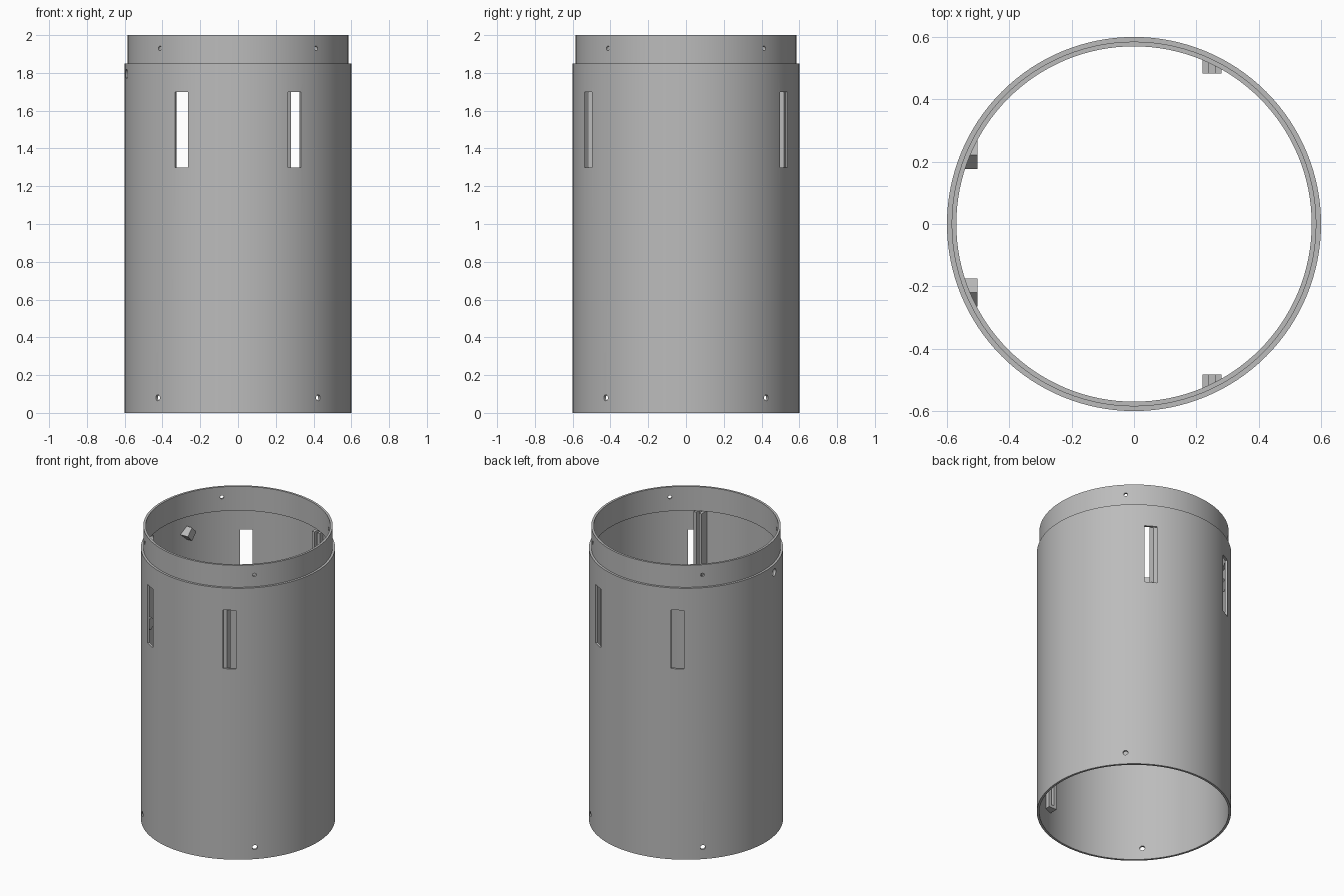
import bpy, bmesh, math
from mathutils import Matrix

cube = bpy.data.objects.get("Cube")
if cube:
    bpy.data.objects.remove(cube)

gray = bpy.data.materials.new("plain gray")
gray.use_nodes = True
COLOR = (0.5, 0.5, 0.5, 1)
gray.diffuse_color = COLOR
gray.node_tree.nodes["Principled BSDF"].inputs["Base Color"].default_value = COLOR

SEGMENTS = 128
R_OUT, R_MID, R_IN = 0.6, 0.585, 0.57
SHOULDER, COLLAR_BOTTOM, TOP = 1.85, 1.835, 2.0


def make_object(name, bm):
    bmesh.ops.recalc_face_normals(bm, faces=bm.faces)
    mesh = bpy.data.meshes.new(name)
    bm.to_mesh(mesh)
    bm.free()
    mesh.materials.append(gray)
    obj = bpy.data.objects.new(name, mesh)
    bpy.context.collection.objects.link(obj)
    return obj


def add_box(bm, x, y, z, matrix=Matrix()):
    """Box from three (low, high) ranges."""
    spans = (x, y, z)
    place = Matrix.Translation([sum(s) / 2 for s in spans])
    size = Matrix.Diagonal([s[1] - s[0] for s in spans] + [1])
    bmesh.ops.create_cube(bm, size=1, matrix=matrix @ place @ size)


def add_hole(bm, angle, z, radius):
    """Radial drill through the wall."""
    turn = Matrix.Rotation(math.radians(angle), 4, 'Z')
    lay = Matrix.Translation((0.59, 0, z)) @ Matrix.Rotation(math.pi / 2, 4, 'Y')
    bmesh.ops.create_cone(bm, cap_ends=True, segments=20, radius1=radius,
                          radius2=radius, depth=0.12, matrix=turn @ lay)


def apply_boolean(obj, cutter, operation):
    mod = obj.modifiers.new("cut", 'BOOLEAN')
    mod.object, mod.operation, mod.solver = cutter, operation, 'EXACT'
    graph = bpy.context.evaluated_depsgraph_get()
    result = bpy.data.meshes.new_from_object(obj.evaluated_get(graph))
    obj.modifiers.clear()
    obj.data = result
    bpy.data.objects.remove(cutter)


# Tube shell: lathed wall with a narrower collar on top
bm = bmesh.new()
profile = [(R_OUT, 0), (R_OUT, SHOULDER), (R_MID, SHOULDER), (R_MID, TOP),
           (R_IN, TOP), (R_IN, COLLAR_BOTTOM), (R_MID, COLLAR_BOTTOM), (R_MID, 0)]
rings = []
for r, z in profile:
    ring = []
    for i in range(SEGMENTS):
        a = math.tau * i / SEGMENTS
        ring.append(bm.verts.new((r * math.cos(a), r * math.sin(a), z)))
    rings.append(ring)
for k, ring in enumerate(rings):
    after = rings[(k + 1) % len(rings)]
    for i in range(SEGMENTS):
        j = (i + 1) % SEGMENTS
        bm.faces.new((ring[i], ring[j], after[j], after[i]))
shell = make_object("tube_shell", bm)

# Window slots, screw holes and one pin hole
bm = bmesh.new()
for angle in (60, 120, 240, 300):
    add_box(bm, (0.55, 0.65), (-0.04, 0.04), (1.3, 1.7),
            Matrix.Rotation(math.radians(angle), 4, 'Z'))
for angle in (45, 135, 225, 315):
    add_hole(bm, angle, 0.08, 0.016)
    add_hole(bm, angle, 1.93, 0.012)
add_hole(bm, 190.5, 1.795, 0.025)
apply_boolean(shell, make_object("wall_cutter", bm), 'DIFFERENCE')


def fit_to_wall(obj):
    """Trim a part to the curve of the wall."""
    bm = bmesh.new()
    bmesh.ops.create_cone(bm, cap_ends=True, segments=SEGMENTS, radius1=0.59,
                          radius2=0.59, depth=4,
                          matrix=Matrix.Rotation(math.pi / SEGMENTS, 4, 'Z'))
    apply_boolean(obj, make_object("wall_trimmer", bm), 'INTERSECT')


# Grooved guide rails, closed at the bottom
for name, side in (("back_rail", 1), ("front_rail", -1)):
    bm = bmesh.new()
    depth = sorted((side * 0.482, side * 0.62))
    add_box(bm, (0.22, 0.28), depth, (0.15, COLLAR_BOTTOM))
    rail = make_object(name, bm)
    bm = bmesh.new()
    groove = sorted((side * 0.4, side * 0.7))
    add_box(bm, (0.24, 0.26), groove, (0.17, 1.9))
    apply_boolean(rail, make_object("groove_cutter", bm), 'DIFFERENCE')
    fit_to_wall(rail)

# Diamond-turned blocks on the inner wall
for row, z in (("upper", 1.72), ("lower", 1.28)):
    for side, y in (("back", 0.222), ("front", -0.22)):
        bm = bmesh.new()
        half = 0.032
        add_box(bm, (-0.6, -0.502), (-half, half), (-half, half),
                Matrix.Translation((0, y, z)) @ Matrix.Rotation(math.pi / 4, 4, 'X'))
        fit_to_wall(make_object(f"{row}_{side}_block", bm))

# Smooth round wall with crisp edges
bpy.ops.object.select_all(action='DESELECT')
shell.select_set(True)
bpy.context.view_layer.objects.active = shell
bpy.ops.object.shade_smooth_by_angle(angle=math.radians(30))
